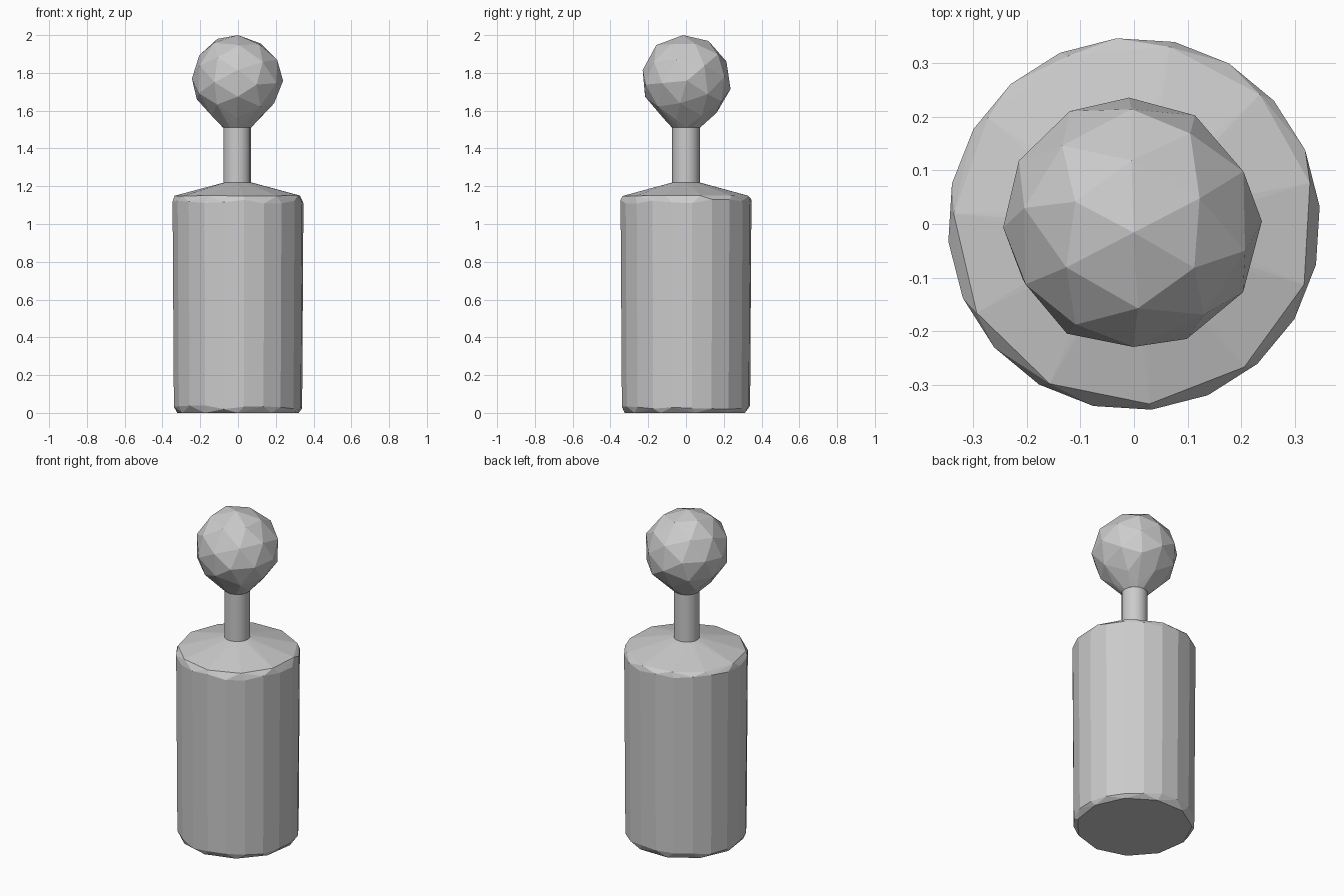
import bpy, bmesh, math, random
from mathutils import Vector, Matrix

random.seed(4)
if "Cube" in bpy.data.objects:
    bpy.data.objects.remove(bpy.data.objects["Cube"])

grey = bpy.data.materials.new("plain grey")
grey.use_nodes = True
COLOUR = (0.6, 0.6, 0.6, 1)
grey.diffuse_color = COLOUR
grey.node_tree.nodes["Principled BSDF"].inputs["Base Color"].default_value = COLOUR


def add_object(name, bm):
    bmesh.ops.recalc_face_normals(bm, faces=bm.faces)
    mesh = bpy.data.meshes.new(name)
    bm.to_mesh(mesh)
    bm.free()
    mesh.materials.append(grey)
    obj = bpy.data.objects.new(name, mesh)
    bpy.context.collection.objects.link(obj)
    return obj


def ring(bm, sides, radius, z, turn=0.0, wobble=0.0, centre=(0, 0)):
    for i in range(sides):
        a = math.tau * (i + turn) / sides
        bm.verts.new((centre[0] + radius * math.cos(a), centre[1] + radius * math.sin(a),
                      z + random.uniform(-wobble, wobble)))


def hull(name, bm):
    result = bmesh.ops.convex_hull(bm, input=bm.verts)
    loose = {e for e in result["geom_interior"] + result["geom_unused"]
             if isinstance(e, bmesh.types.BMVert)}
    bmesh.ops.delete(bm, geom=list(loose), context='VERTS')
    return add_object(name, bm)


# Body: faceted cylinder with roughly chipped rims and a shallow conical top
bm = bmesh.new()
ring(bm, 11, 0.325, 0.0, 0.25)
ring(bm, 20, 0.341, 0.03, 0.3, 0.012)
ring(bm, 20, 0.348, 1.12, 0.3, 0.012)
ring(bm, 11, 0.337, 1.15, 0.4, 0.004)
ring(bm, 16, 0.072, 1.22)
hull("body", bm)

# Neck: slim rod
bm = bmesh.new()
ring(bm, 16, 0.073, 1.2, centre=(-0.005, 0))
ring(bm, 16, 0.073, 1.53, centre=(-0.005, 0))
neck = hull("neck", bm)

# Head: faceted ball drawn in to meet the neck
bm = bmesh.new()
spin = Matrix.Rotation(0.4, 4, 'X') @ Matrix.Rotation(0.5, 4, 'Y')
place = Matrix.Translation(Vector((-0.005, 0, 1.763))) @ spin
bmesh.ops.create_icosphere(bm, subdivisions=2, radius=0.239, matrix=place)
for v in bm.verts:
    v.co += Vector([random.uniform(-0.006, 0.006) for _ in range(3)])
    v.co.z = min(v.co.z, 2.0)
max(bm.verts, key=lambda v: v.co.z).co.z = 2.0
ring(bm, 12, 0.074, 1.51, centre=(-0.005, 0))
hull("head", bm)

# Soft shading on the neck only
bpy.ops.object.select_all(action='DESELECT')
neck.select_set(True)
bpy.context.view_layer.objects.active = neck
bpy.ops.object.shade_smooth_by_angle(angle=math.radians(40))
